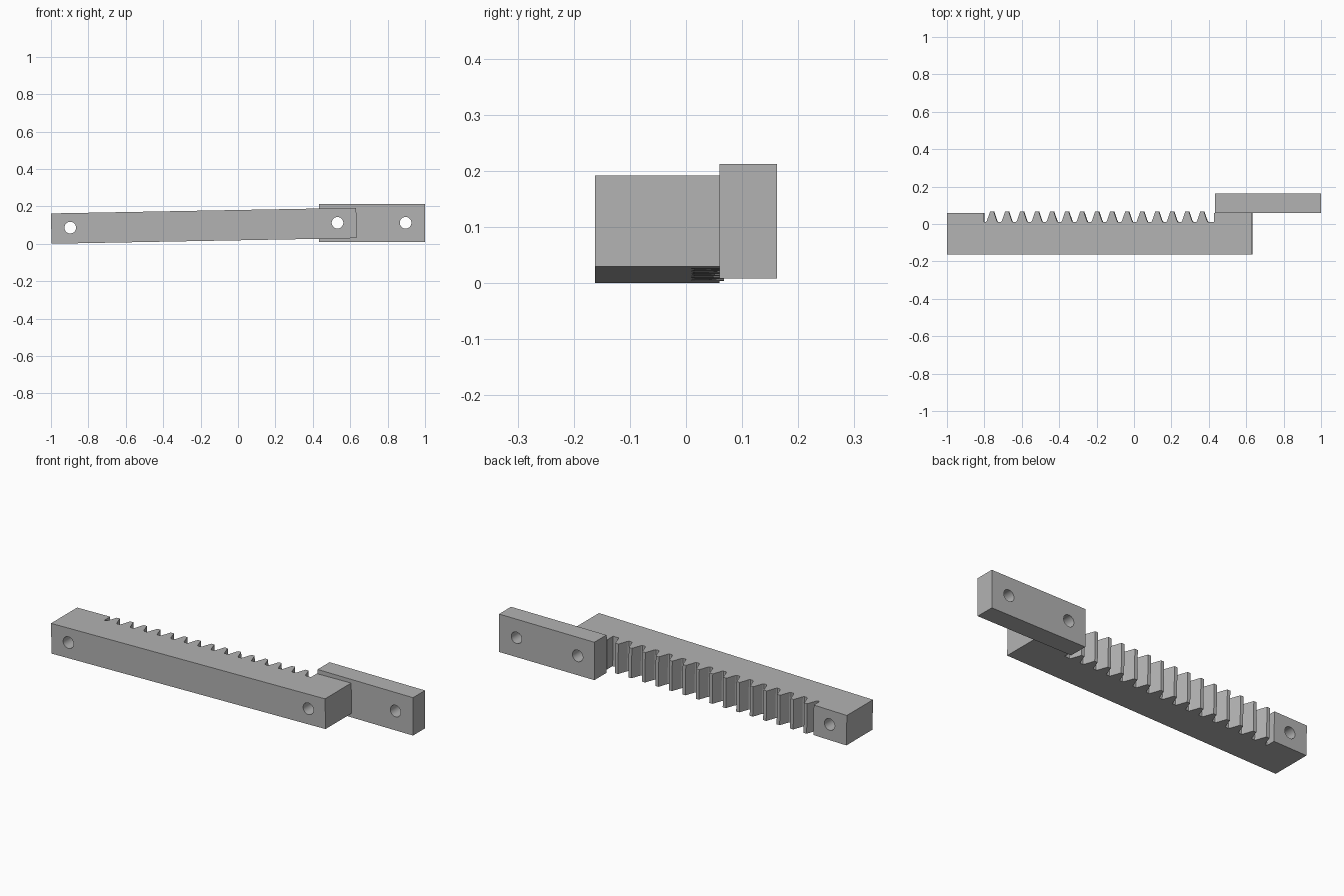
import bpy, bmesh, math

cube = bpy.data.objects.get("Cube")
if cube:
    bpy.data.objects.remove(cube, do_unlink=True)

grey = bpy.data.materials.new("plain grey")
grey.use_nodes = True
color = (0.45, 0.45, 0.45, 1)
grey.diffuse_color = color
grey.node_tree.nodes["Principled BSDF"].inputs["Base Color"].default_value = color


def extrude_profile(name, points, height):
    """Solid made by raising an XY outline along Z."""
    bm = bmesh.new()
    face = bm.faces.new([bm.verts.new((x, y, 0)) for x, y in points])
    top = bmesh.ops.extrude_face_region(bm, geom=[face])["geom"]
    bmesh.ops.translate(bm, vec=(0, 0, height),
                        verts=[v for v in top if isinstance(v, bmesh.types.BMVert)])
    bmesh.ops.recalc_face_normals(bm, faces=bm.faces)
    mesh = bpy.data.meshes.new(name)
    bm.to_mesh(mesh)
    bm.free()
    mesh.materials.append(grey)
    obj = bpy.data.objects.new(name, mesh)
    bpy.context.collection.objects.link(obj)
    return obj


def drill(obj, x, z, radius=0.031):
    """Cut a round hole through the part along Y."""
    bpy.ops.mesh.primitive_cylinder_add(vertices=48, radius=radius, depth=1,
                                        location=(x, 0, z), rotation=(math.pi / 2, 0, 0))
    cutter = bpy.context.object
    cutter.name = "hole_cutter"
    cutter.hide_render = True
    cutter.data.materials.append(grey)
    mod = obj.modifiers.new("hole", 'BOOLEAN')
    mod.operation = 'DIFFERENCE'
    mod.solver = 'EXACT'
    mod.object = cutter
    bpy.context.view_layer.objects.active = obj
    bpy.ops.object.modifier_apply(modifier=mod.name)
    bpy.data.objects.remove(cutter, do_unlink=True)


def finish(obj):
    bpy.ops.object.select_all(action='DESELECT')
    obj.select_set(True)
    bpy.context.view_layer.objects.active = obj
    bpy.ops.object.shade_smooth_by_angle(angle=math.radians(20))


# Toothed bar: outline with fifteen trapezoid teeth along the back edge
front, back, root = -0.162, 0.06, 0.01
left, right = -0.997, 0.635
half_tooth = [(-0.032, root), (-0.027, 0.016), (-0.012, 0.06), (-0.009, 0.068)]
tooth = half_tooth + [(-x, y) for x, y in reversed(half_tooth)]
outline = [(right, front), (left, front), (left, back), (-0.8, back), (-0.8, root)]
for i in range(15):
    outline += [(-0.757 + 0.0803 * i + x, y) for x, y in tooth]
outline += [(0.43, root), (0.43, back), (right, back)]

bar = extrude_profile("toothed_bar", [(x - left, y) for x, y in outline], 0.162)
bar.location.x = left
bar.rotation_euler.y = -math.atan2(0.03, right - left)
bpy.context.view_layer.update()
drill(bar, -0.897, 0.086)
drill(bar, 0.532, 0.112)
finish(bar)

# Mounting plate behind the raised end
plate = extrude_profile("mounting_plate",
                        [(0.432, 0.06), (1, 0.06), (1, 0.162), (0.432, 0.162)], 0.204)
plate.location.z = 0.008
bpy.context.view_layer.update()
for x in (0.532, 0.896):
    drill(plate, x, 0.112)
finish(plate)
